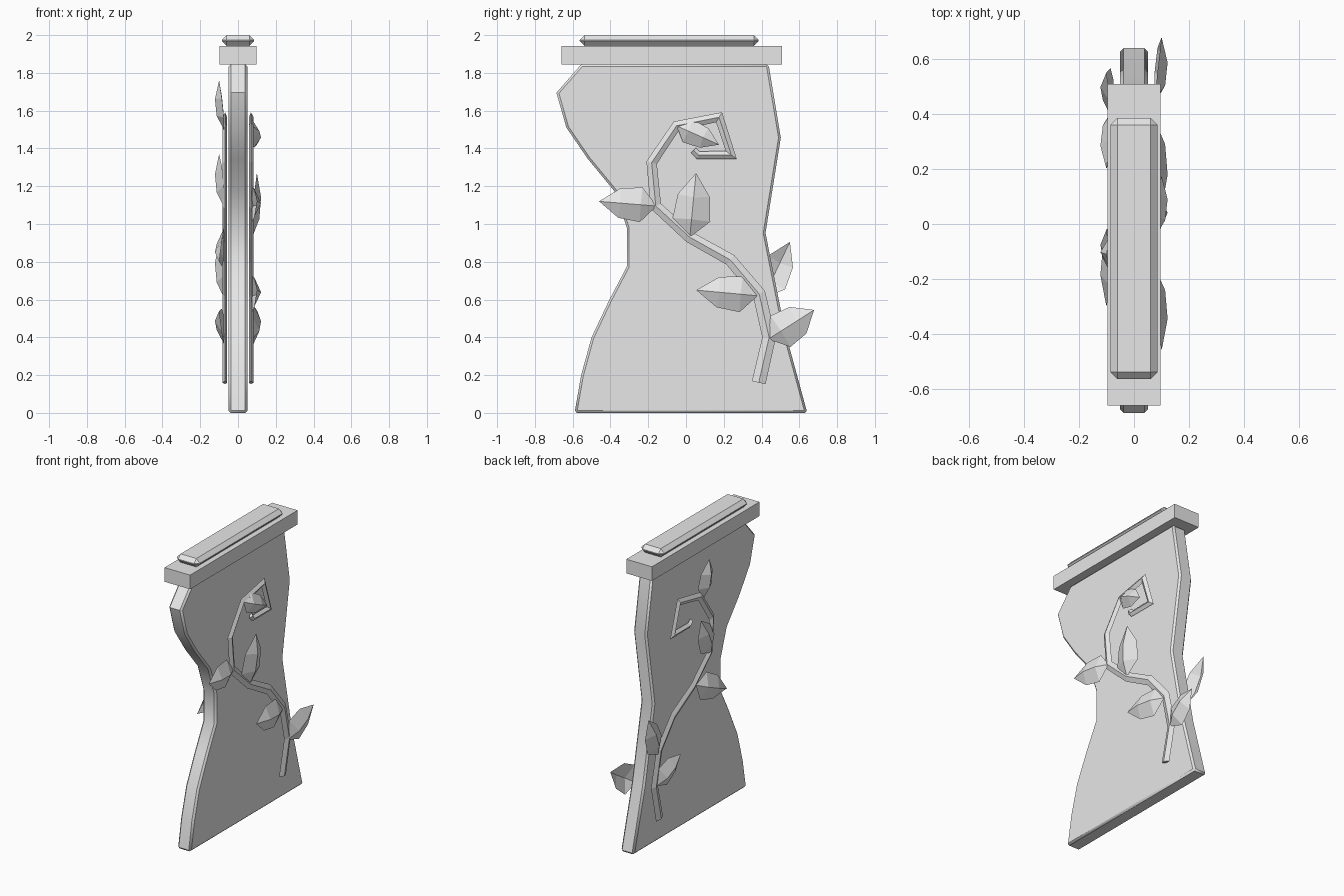
import bpy, bmesh, math
from mathutils import Vector

if "Cube" in bpy.data.objects:
    bpy.data.objects.remove(bpy.data.objects["Cube"])

stone = bpy.data.materials.new("pale_stone")
stone.diffuse_color = (0.8, 0.8, 0.8, 1)
stone.use_nodes = True
stone.node_tree.nodes["Principled BSDF"].inputs["Base Color"].default_value = stone.diffuse_color


def make(name, bm):
    me = bpy.data.meshes.new(name)
    bm.to_mesh(me)
    bm.free()
    ob = bpy.data.objects.new(name, me)
    bpy.context.collection.objects.link(ob)
    me.materials.append(stone)
    return ob


def bevel(ob, width, angle):
    m = ob.modifiers.new("bevel", 'BEVEL')
    m.width, m.segments = width, 1
    m.limit_method, m.angle_limit = 'ANGLE', math.radians(angle)


def box(name, lo, hi):
    bm = bmesh.new()
    bmesh.ops.create_cube(bm, size=1)
    for v in bm.verts:
        v.co = Vector([(a + b) / 2 + c * (b - a) for a, b, c in zip(lo, hi, v.co)])
    return make(name, bm)


# Curved bracket panel: side profile (y, z) extruded along x
profile = [(-.59, 0), (-.555, .2), (-.5, .4), (-.405, .6), (-.313, .775), (-.313, .98),
           (-.38, 1.175), (-.52, 1.345), (-.633, 1.51), (-.686, 1.695), (-.555, 1.845),
           (.437, 1.845), (.502, 1.457), (.421, .952), (.525, .43), (.642, 0)]
bm = bmesh.new()
f = bm.faces.new([bm.verts.new((-.05, y, z)) for y, z in profile])
ext = bmesh.ops.extrude_face_region(bm, geom=[f])
bmesh.ops.translate(bm, vec=(.1, 0, 0),
                    verts=[g for g in ext['geom'] if isinstance(g, bmesh.types.BMVert)])
bmesh.ops.recalc_face_normals(bm, faces=bm.faces[:])
panel = make("bracket_panel", bm)
bevel(panel, .012, 60)
bpy.ops.object.select_all(action='DESELECT')
panel.select_set(True)
bpy.context.view_layer.objects.active = panel
bpy.ops.object.shade_smooth_by_angle(angle=math.radians(30))

# Cap slab and chamfered top pad
box("cap_slab", (-.097, -.658, 1.845), (.097, .508, 1.942))
pad = box("top_pad", (-.086, -.563, 1.942), (.086, .385, 2.0))
bevel(pad, .026, 30)

# Vine path (y, z) shared by both sides
path = [Vector(p) for p in [(.385, .16), (.44, .40), (.387, .63), (.235, .81), (.02, .93),
                            (-.16, 1.095), (-.182, 1.325), (-.05, 1.52), (.175, 1.565),
                            (.24, 1.365), (.065, 1.365), (.04, 1.39)]]


def vine(name, side):
    bm = bmesh.new()
    rings = []
    n = len(path)
    for i, p in enumerate(path):
        d0 = (p - path[max(i - 1, 0)]).normalized()
        d1 = (path[min(i + 1, n - 1)] - p).normalized()
        t = (d0 + d1).normalized()
        d = d1 if i == 0 else d0
        w = (.037 - .019 * i / (n - 1)) / max(t.dot(d), .6)
        o = Vector((-t.y, t.x)) * w
        rings.append([bm.verts.new((side * x, p.x + o.x * k, p.y + o.y * k))
                      for x, k in ((.068, 1), (.083, 0), (.068, -1), (.058, 0))])
    for a, b in zip(rings, rings[1:]):
        for j in range(4):
            k = (j + 1) % 4
            bm.faces.new((a[j], a[k], b[k], b[j]))
    bm.faces.new(rings[0])
    bm.faces.new(rings[-1])
    bmesh.ops.recalc_face_normals(bm, faces=bm.faces[:])
    make(name, bm)


# Leaf: folded sheet with a raised midrib, from base to tip
def leaf(name, side, base, tip, width):
    b, t = Vector(base), Vector(tip)
    d = t - b
    nrm = Vector((-d.y, d.x)).normalized()
    bm = bmesh.new()

    def vert(x, along, across):
        p = b + d * along + nrm * across
        return bm.verts.new((side * x, p.x, p.y))

    base_v, tip_v = vert(.075, 0, 0), vert(.1, 1, 0)
    r1, r2 = vert(.113, .28, 0), vert(.122, .62, 0)
    for s in (1, -1):
        e1, e2 = vert(.075, .27, s * width), vert(.085, .65, s * width * .85)
        for vs in ((base_v, r1, e1), (r1, r2, e2, e1), (r2, tip_v, e2)):
            f = bm.faces.new(vs)
            f.normal_update()
            if f.normal.x * side < 0:
                f.normal_flip()
    make(name, bm)


right_leaves = [((.435, .39), (.678, .545), .098), ((.38, .62), (.055, .65), .095),
                ((.02, .93), (.053, 1.27), .1), ((-.155, 1.095), (-.46, 1.12), .092),
                ((-.05, 1.52), (.175, 1.42), .066)]
left_leaves = [((.42, .40), (.20, .54), .085), ((.41, .61), (.55, .905), .085),
               ((0, .93), (-.30, .80), .09), ((-.165, 1.09), (-.02, 1.37), .085),
               ((-.09, 1.50), (-.11, 1.76), .075)]
for side, word, leaves in ((1, "right", right_leaves), (-1, "left", left_leaves)):
    vine(word + "_vine", side)
    for i, (b, t, w) in enumerate(leaves):
        leaf(f"{word}_leaf_{i + 1}", side, b, t, w)
